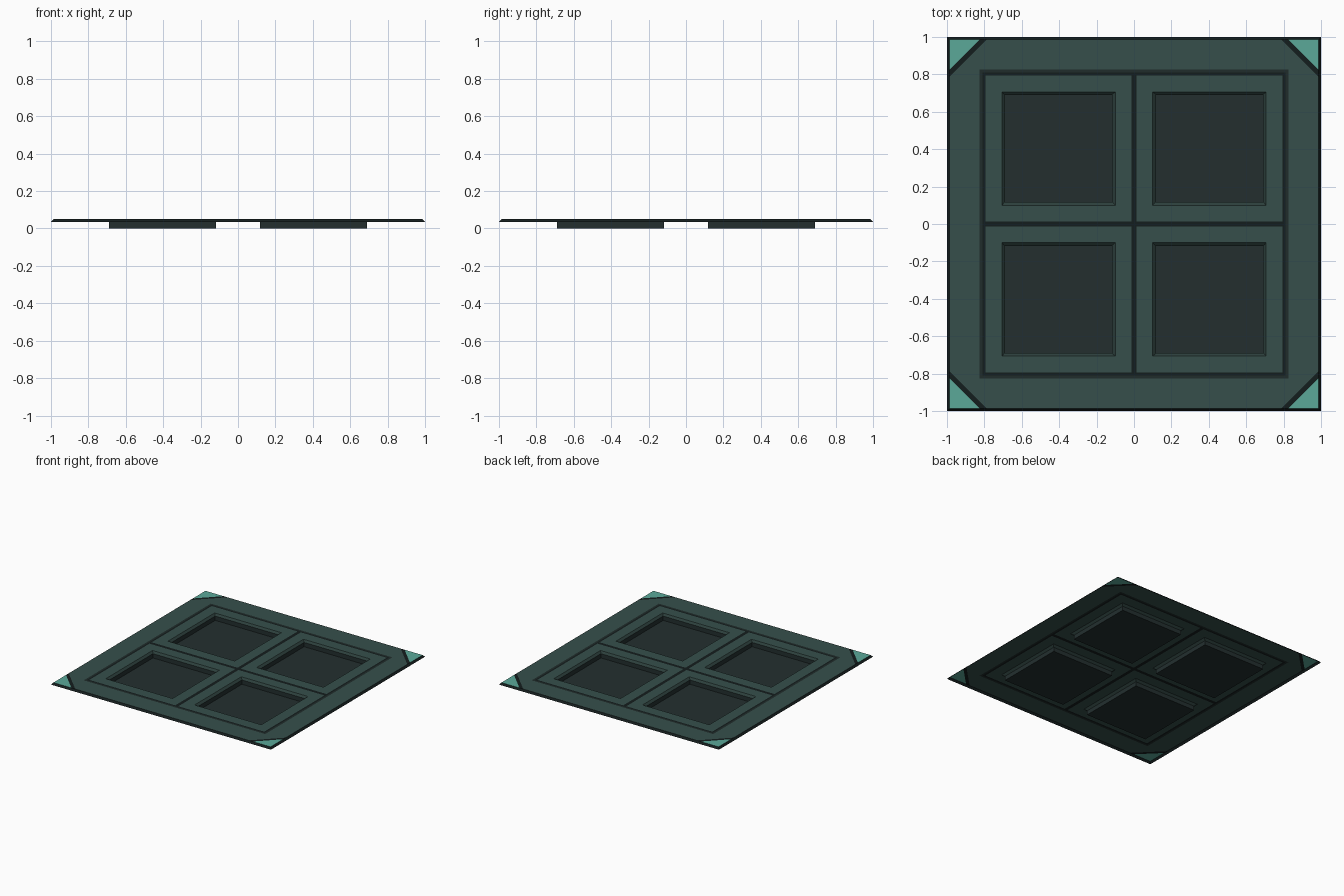
import bpy, bmesh
from mathutils import Vector

if "Cube" in bpy.data.objects:
    bpy.data.objects.remove(bpy.data.objects["Cube"])

TOP, LOW = 0.05, 0.035            # plate top and rim bottom
OPEN_A, OPEN_B = 0.10, 0.707      # pan opening
PAN_A, PAN_B = 0.118, 0.69        # pan walls


def srgb(r, g, b):
    f = lambda c: (c / 255 / 12.92) if c < 10 else ((c / 255 + 0.055) / 1.055) ** 2.4
    return (f(r), f(g), f(b), 1)


def material(name, rgb):
    m = bpy.data.materials.new(name)
    m.diffuse_color = srgb(*rgb)
    m.use_nodes = True
    m.node_tree.nodes["Principled BSDF"].inputs["Base Color"].default_value = m.diffuse_color
    return m


FRAME, GROOVE, SEAM, PAN, TEAL, BEVEL = range(6)
mats = [material("slate green", (54, 79, 75)),
        material("groove dark", (32, 44, 43)),
        material("seam black", (20, 29, 29)),
        material("pan dark", (35, 47, 47)),
        material("teal corner", (91, 169, 153)),
        material("bevel green", (44, 63, 60))]


def finish(name, bm):
    me = bpy.data.meshes.new(name)
    bm.to_mesh(me)
    bm.free()
    for m in mats:
        me.materials.append(m)
    ob = bpy.data.objects.new(name, me)
    bpy.context.collection.objects.link(ob)
    return ob


def rings(name, levels, colours, cap=None):
    """Stack of square rings (x0, x1, y0, y1, z) joined by walls."""
    bm = bmesh.new()
    loops = [[bm.verts.new(p) for p in ((a, c, z), (b, c, z), (b, d, z), (a, d, z))]
             for a, b, c, d, z in levels]
    for lo, hi, col in zip(loops, loops[1:], colours):
        for i in range(4):
            j = (i + 1) % 4
            bm.faces.new((lo[i], lo[j], hi[j], hi[i])).material_index = col
    if cap is not None:
        bm.faces.new(loops[-1]).material_index = cap
    return finish(name, bm)


# Top plate: one sheet, sliced along the pattern lines and coloured by region
bm = bmesh.new()
E = 0.987
bm.faces.new([bm.verts.new((x, y, TOP)) for x, y in ((-E, -E), (E, -E), (E, E), (-E, E))])


def cut(point, normal):
    bmesh.ops.bisect_plane(bm, geom=bm.verts[:] + bm.edges[:] + bm.faces[:], dist=1e-6,
                           plane_co=Vector(point), plane_no=Vector(normal))


for s in (-1, 1):
    for d in (0.014, OPEN_A, OPEN_B, 0.795, 0.81, 0.825):
        cut((s * d, 0, 0), (1, 0, 0))
        cut((0, s * d, 0), (0, 1, 0))
    for t in (-1, 1):
        for d in (1.775, 1.81):
            cut((s * d, 0, 0), (s, t, 0))

holes = []
for f in bm.faces:
    c = f.calc_center_median()
    x, y = abs(c.x), abs(c.y)
    r = max(x, y)
    if OPEN_A < x < OPEN_B and OPEN_A < y < OPEN_B:
        holes.append(f)
    if x + y > 1.81:
        col = TEAL
    elif x + y > 1.775:
        col = SEAM
    elif 0.81 < r < 0.825:
        col = GROOVE
    elif 0.795 < r < 0.81 or (min(x, y) < 0.014 and r < 0.81):
        col = SEAM
    else:
        col = FRAME
    f.material_index = col
bmesh.ops.delete(bm, geom=holes, context='FACES')
bm.normal_update()
finish("top_plate", bm)

# Sloped dark rim
rings("outer_rim", [(-1, 1, -1, 1, LOW), (-E, E, -E, E, TOP)], [SEAM])

# Four recessed pans with bevelled lips
for sx in (-1, 1):
    for sy in (-1, 1):
        def level(a, b, z):
            return (*sorted((sx * a, sx * b)), *sorted((sy * a, sy * b)), z)
        pan = rings("recessed_pan",
                    [level(OPEN_A, OPEN_B, TOP), level(PAN_A, PAN_B, LOW), level(PAN_A, PAN_B, 0)],
                    [BEVEL, PAN], cap=PAN)
